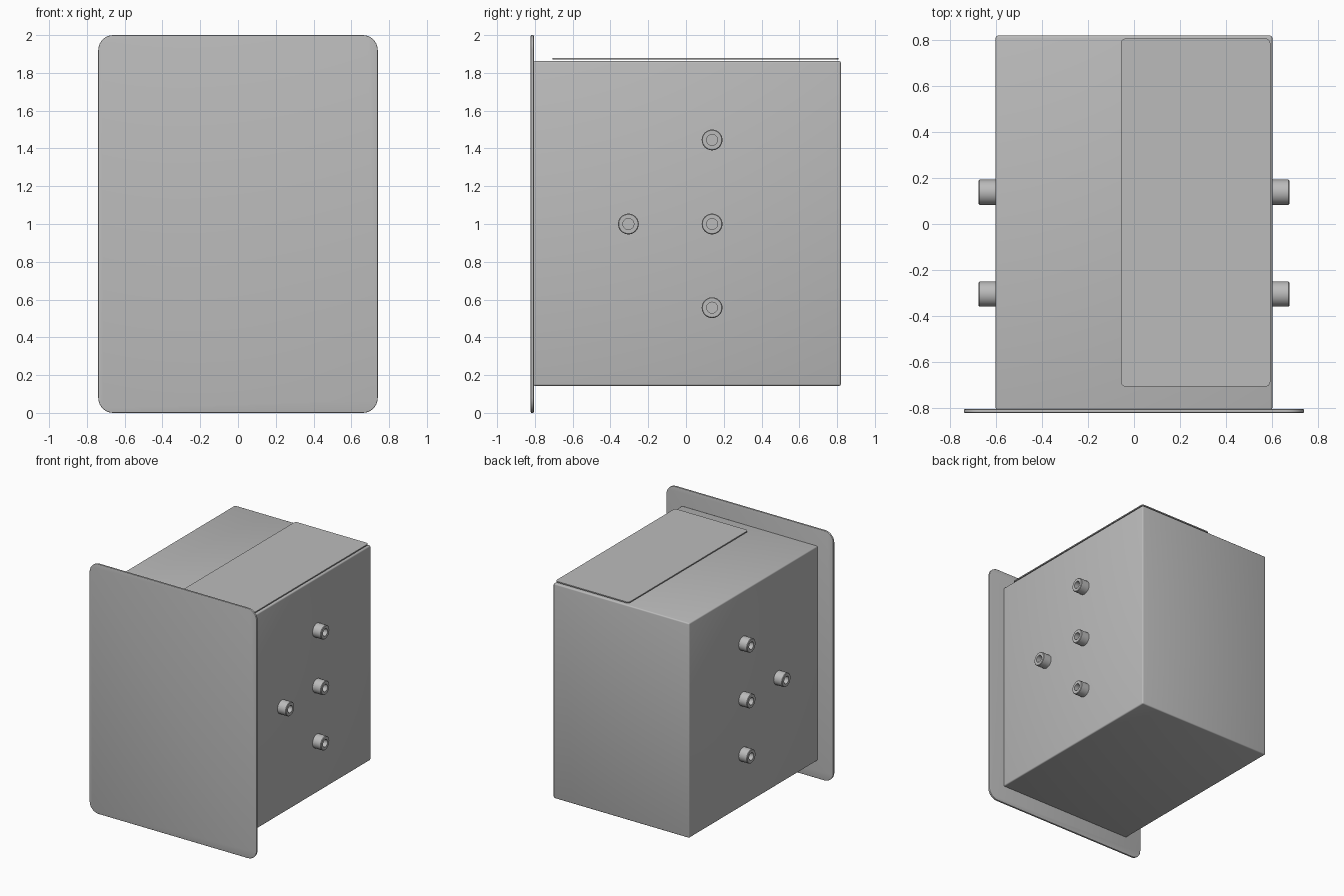
import bpy, bmesh, math
from mathutils import Matrix, Vector

if "Cube" in bpy.data.objects:
    bpy.data.objects.remove(bpy.data.objects["Cube"], do_unlink=True)

grey = bpy.data.materials.new("plain grey")
grey.use_nodes = True
grey.diffuse_color = (0.5, 0.5, 0.5, 1)
grey.node_tree.nodes["Principled BSDF"].inputs["Base Color"].default_value = grey.diffuse_color


def finish(bm, name):
    bmesh.ops.recalc_face_normals(bm, faces=bm.faces)
    mesh = bpy.data.meshes.new(name)
    bm.to_mesh(mesh)
    bm.free()
    mesh.materials.append(grey)
    obj = bpy.data.objects.new(name, mesh)
    bpy.context.collection.objects.link(obj)
    bpy.ops.object.select_all(action='DESELECT')
    obj.select_set(True)
    bpy.context.view_layer.objects.active = obj
    bpy.ops.object.shade_smooth_by_angle(angle=math.radians(35))
    return obj


def box(name, low, high, axis=None, corner=0.0, edge=0.0):
    """Box between two points; round the edges along one axis, then soften the rest."""
    low, high = Vector(low), Vector(high)
    bm = bmesh.new()
    bmesh.ops.create_cube(bm, size=1, matrix=Matrix.Translation((low + high) / 2)
                          @ Matrix.Diagonal((high - low).to_4d()))
    if axis is not None:
        along = [e for e in bm.edges
                 if abs((e.verts[0].co - e.verts[1].co).normalized()[axis]) > 0.9]
        bmesh.ops.bevel(bm, geom=along, offset=corner, segments=8,
                        profile=0.5, affect='EDGES')
    if edge:
        sharp = [e for e in bm.edges if e.calc_face_angle(0) > 1]
        bmesh.ops.bevel(bm, geom=sharp, offset=edge, segments=3,
                        profile=0.5, affect='EDGES')
    return finish(bm, name)


def boss(name, side, y, z):
    """Hollow round boss, lathed around the x axis from a closed-ended profile."""
    outer, bore, root, tip, soft = 0.055, 0.029, 0.595, 0.676, 0.004
    profile = [(root, outer), (tip - soft, outer), (tip, outer - soft),
               (tip, bore), (root + 0.01, bore), (root + 0.01, 0)]
    bm = bmesh.new()
    verts = [bm.verts.new((x, r, 0)) for x, r in profile]
    edges = [bm.edges.new(pair) for pair in zip(verts, verts[1:])]
    bmesh.ops.spin(bm, geom=verts + edges, cent=(0, 0, 0), axis=(1, 0, 0),
                   angle=math.tau, steps=32)
    bmesh.ops.remove_doubles(bm, verts=bm.verts, dist=0.0001)
    bmesh.ops.transform(bm, verts=bm.verts, matrix=Matrix.Translation((0, y, z))
                        @ Matrix.Diagonal((side, 1, 1, 1)))
    return finish(bm, name)


# Enclosure and its larger front plate
box("enclosure_body", (-0.602, -0.81, 0.143), (0.602, 0.82, 1.862), edge=0.01)
box("front_plate", (-0.74, -0.822, 0), (0.74, -0.806, 2), axis=1, corner=0.08, edge=0.004)

# Thin cover sheet held just above the top
box("top_cover", (-0.057, -0.707, 1.871), (0.593, 0.807, 1.88), axis=2, corner=0.02)

# Four bosses on each side
for label, side in (("left", 1), ("right", -1)):
    for place, y, z in (("upper", 0.138, 1.445), ("middle", 0.138, 1.0),
                        ("lower", 0.138, 0.557), ("front", -0.305, 1.0)):
        boss(f"{label}_{place}_boss", side, y, z)
